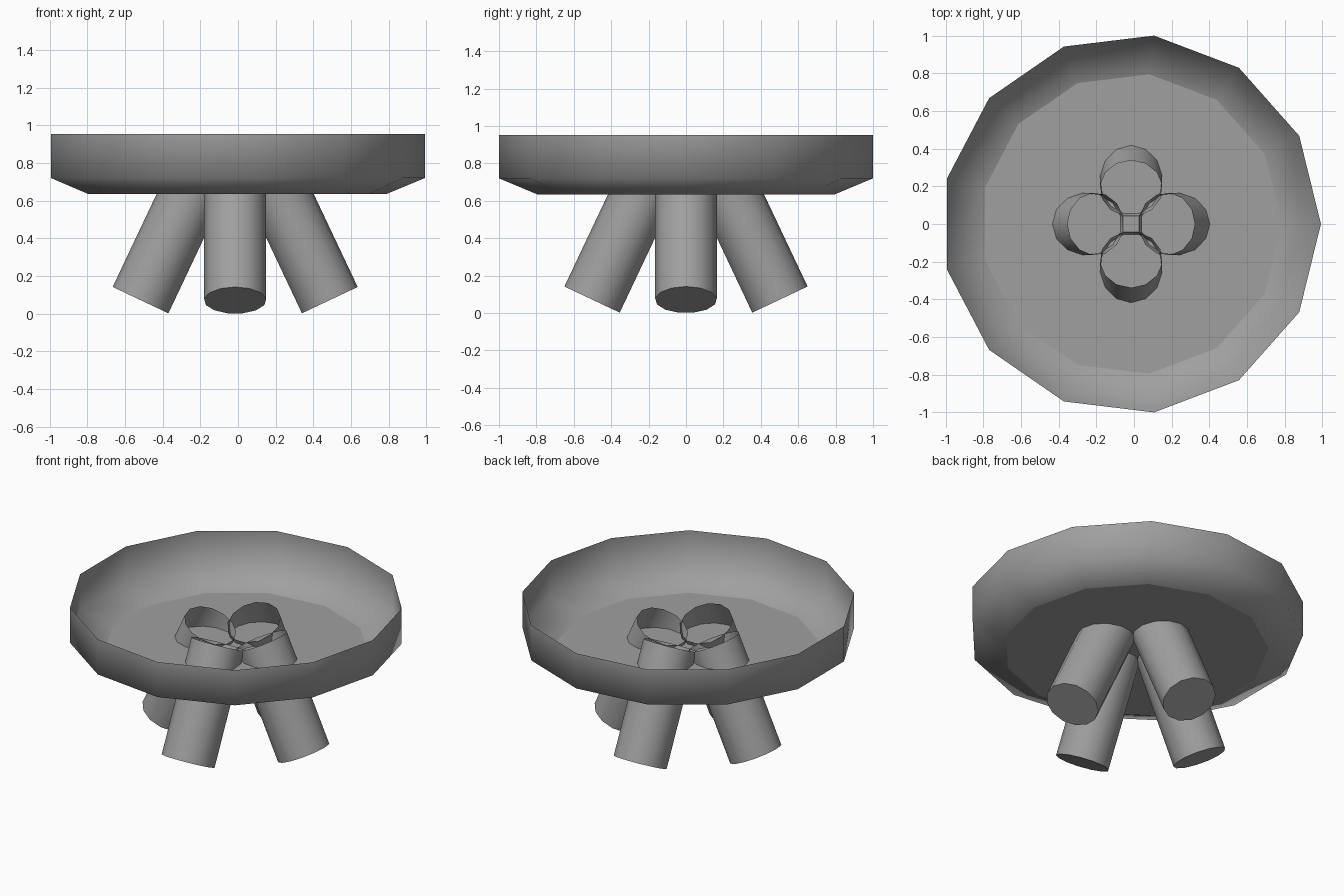
import bpy, bmesh, math
from mathutils import Matrix, Vector

cube = bpy.data.objects.get("Cube")
if cube:
    bpy.data.objects.remove(cube, do_unlink=True)

SIDES = 13
CENTRE = -0.015  # odd-sided rim sits slightly off the x axis

grey = bpy.data.materials.new("mid grey")
grey.use_nodes = True
colour = (0.35, 0.35, 0.35, 1)
grey.diffuse_color = colour
grey.node_tree.nodes["Principled BSDF"].inputs["Base Color"].default_value = colour


def open_shell(name, profile, matrix):
    """Thin lathe of (radius, height) rings, closed at the bottom, open on top."""
    bm = bmesh.new()
    rings = []
    for radius, z in profile:
        ring = []
        for i in range(SIDES):
            a = math.tau * i / SIDES
            ring.append(bm.verts.new((radius * math.cos(a), radius * math.sin(a), z)))
        rings.append(ring)
    bm.faces.new(rings[0][::-1])
    for low, high in zip(rings, rings[1:]):
        for i in range(SIDES):
            j = (i + 1) % SIDES
            bm.faces.new((low[i], low[j], high[j], high[i])).smooth = True
    mesh = bpy.data.meshes.new(name)
    bm.to_mesh(mesh)
    bm.free()
    mesh.materials.append(grey)
    obj = bpy.data.objects.new(name, mesh)
    obj.matrix_world = matrix
    bpy.context.collection.objects.link(obj)
    return obj


# Shallow dish with a chamfered base
open_shell("dish", [(0.80, 0.634), (1.007, 0.72), (1.007, 0.953)],
           Matrix.Translation((CENTRE, 0, 0)))

# Four splayed tubular legs that poke through the dish floor
TILT = math.radians(25.3)
for k, side in enumerate(("left", "back", "right", "front")):
    matrix = (Matrix.Translation((CENTRE, 0, 0))
              @ Matrix.Rotation(k * math.pi / 2, 4, "Z")
              @ Matrix.Translation(Vector((0.5, 0, 0.071)))
              @ Matrix.Rotation(-TILT, 4, "Y"))
    open_shell(side + "_leg", [(0.166, 0), (0.166, 0.73)], matrix)
